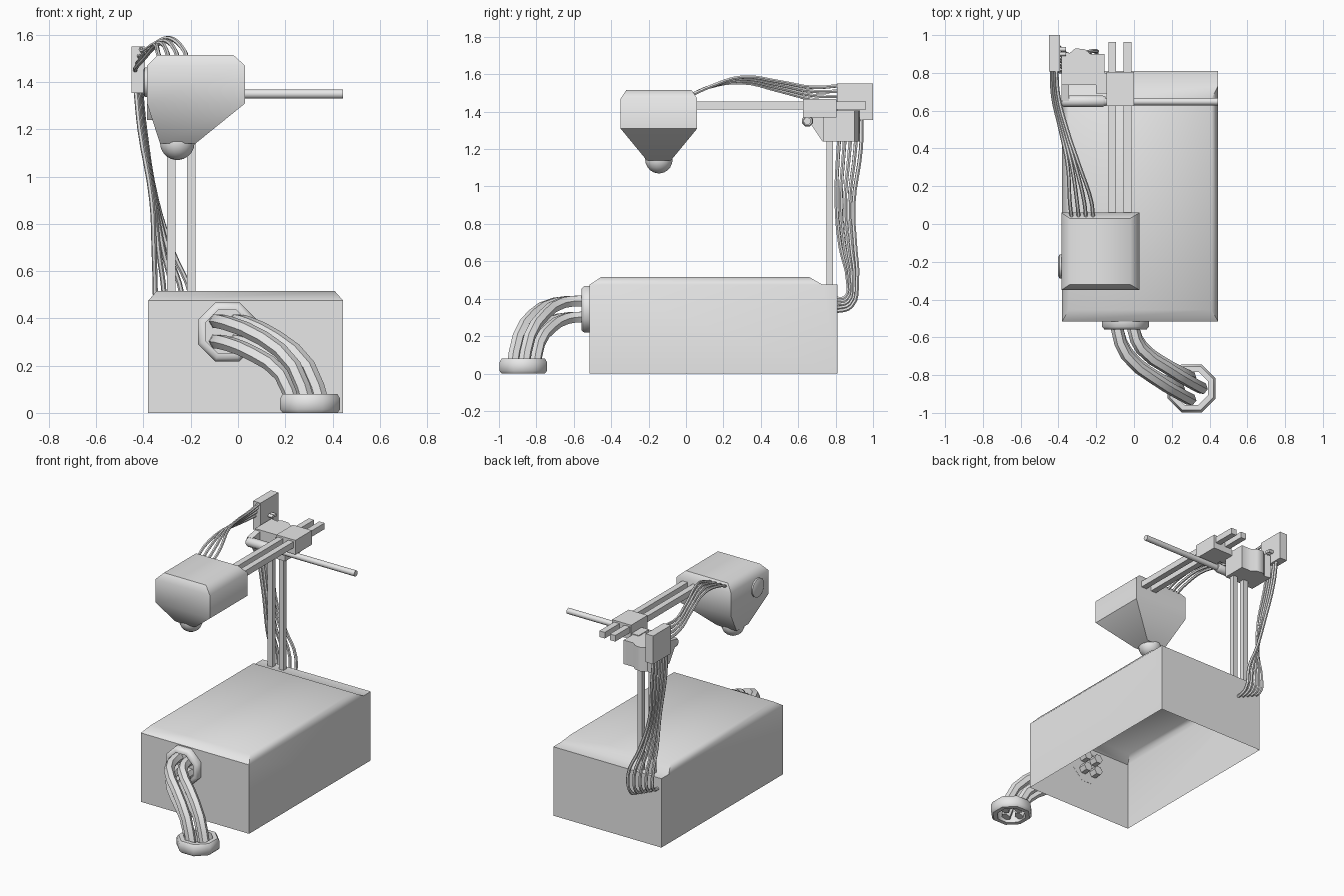
import bpy, bmesh, math
from mathutils import Vector

cube = bpy.data.objects.get("Cube")
if cube:
    bpy.data.objects.remove(cube, do_unlink=True)

grey = bpy.data.materials.new("plain grey")
grey.use_nodes = True
GREY = (0.8, 0.8, 0.8, 1)
grey.diffuse_color = GREY
grey.node_tree.nodes["Principled BSDF"].inputs["Base Color"].default_value = GREY


def finish(ob, angle=50):
    """Shade an object smooth, keeping its hard edges."""
    bpy.ops.object.select_all(action='DESELECT')
    ob.select_set(True)
    bpy.context.view_layer.objects.active = ob
    if ob.type == 'CURVE':
        bpy.ops.object.convert(target='MESH')
        ob = bpy.context.object
    bpy.ops.object.shade_smooth_by_angle(angle=math.radians(angle))


def mesh(name, verts, faces, angle=50):
    me = bpy.data.meshes.new(name)
    me.from_pydata(verts, [], faces)
    bm = bmesh.new()
    bm.from_mesh(me)
    bmesh.ops.recalc_face_normals(bm, faces=bm.faces)
    bm.to_mesh(me)
    bm.free()
    me.materials.append(grey)
    ob = bpy.data.objects.new(name, me)
    bpy.context.collection.objects.link(ob)
    finish(ob, angle)
    return ob


def loft(name, rings):
    """Join closed rings of points into a capped solid."""
    n = len(rings[0])
    faces = [(r * n + i, r * n + (i + 1) % n, (r + 1) * n + (i + 1) % n, (r + 1) * n + i)
             for r in range(len(rings) - 1) for i in range(n)]
    total = n * len(rings)
    faces += [tuple(range(n)), tuple(range(total - n, total))]
    return mesh(name, [p for r in rings for p in r], faces)


def rect(x0, x1, y0, y1, z):
    return [(x0, y0, z), (x1, y0, z), (x1, y1, z), (x0, y1, z)]


def block(name, x0, x1, y0, y1, z0, z1):
    return loft(name, [rect(x0, x1, y0, y1, z0), rect(x0, x1, y0, y1, z1)])


def turned(name, profile, centre, axis, sides=8, closed=False):
    """Revolve (radius, distance) points about an axis through the centre."""
    q = Vector((0, 0, 1)).rotation_difference(Vector(axis))
    rings = []
    for r, d in profile:
        ring = []
        for i in range(sides):
            a = math.tau * (i + 0.5) / sides
            ring.append(Vector(centre) + q @ Vector((r * math.cos(a), r * math.sin(a), d)))
        rings.append(ring)
    if not closed:
        return loft(name, rings)
    n, m = sides, len(rings)
    faces = [(k * n + i, k * n + (i + 1) % n, (k + 1) % m * n + (i + 1) % n, (k + 1) % m * n + i)
             for k in range(m) for i in range(n)]
    return mesh(name, [p for r in rings for p in r], faces)


def tube(name, points, radius, steps=4):
    cu = bpy.data.curves.new(name, 'CURVE')
    cu.dimensions = '3D'
    cu.bevel_depth = radius
    cu.bevel_resolution = 1
    cu.resolution_u = steps
    cu.use_fill_caps = True
    sp = cu.splines.new('BEZIER')
    sp.bezier_points.add(len(points) - 1)
    for bp, p in zip(sp.bezier_points, points):
        bp.co = p
        bp.handle_left_type = bp.handle_right_type = 'AUTO'
    cu.materials.append(grey)
    ob = bpy.data.objects.new(name, cu)
    bpy.context.collection.objects.link(ob)
    finish(ob)


# Base housing: open underneath, chamfered top with a rear ledge
L, R, F, B, LEDGE, SHOULDER = -0.38, 0.445, -0.515, 0.81, 0.73, 0.475
mesh("base_housing",
     rect(L, R, F, B, 0) + rect(L, R, F, B, SHOULDER)
     + [(L, LEDGE, SHOULDER), (R, LEDGE, SHOULDER)]
     + rect(L + 0.035, R - 0.035, F + 0.06, 0.66, 0.515),
     [(0, 1, 5, 4), (2, 3, 7, 6), (1, 2, 6, 9, 5), (3, 0, 4, 8, 7), (7, 6, 9, 8),
      (4, 5, 11, 10), (5, 9, 12, 11), (9, 8, 13, 12), (8, 4, 10, 13), (10, 11, 12, 13)])

# Head with tapered underside, ball tip and side knob
loft("head", [rect(-0.33, -0.18, -0.21, -0.08, 1.14),
              rect(-0.385, 0.03, -0.35, 0.06, 1.31),
              rect(-0.385, 0.03, -0.35, 0.06, 1.47),
              rect(-0.34, -0.02, -0.32, 0.03, 1.515)])
arc = [math.radians(a) for a in range(-85, 86, 17)]
turned("ball_tip", [(0.075 * math.cos(a), 0.075 * math.sin(a)) for a in arc],
       (-0.257, -0.145, 1.145), (0, 0, 1), 16)
turned("side_knob", [(0.065, 0), (0.065, 0.015), (0.05, 0.022)],
       (-0.38, -0.225, 1.4), (-1, 0, 0), 12)

# Twin arm bars and twin posts
for i, x in enumerate((-0.135, -0.055)):
    block(f"arm_bar_{i + 1}", x, x + 0.041, 0.04, 0.963, 1.413, 1.455)
for i, x in enumerate((-0.3, -0.215)):
    block(f"post_{i + 1}", x, x + 0.036, 0.752, 0.786, 0.474, 1.3)

# Clamp, cross rod and its sleeve
block("arm_clamp", -0.145, 0, 0.625, 0.805, 1.37, 1.468)
turned("cross_rod", [(0.02, 0), (0.02, 0.6)], (-0.155, 0.648, 1.35), (1, 0, 0), 10)
turned("rod_sleeve", [(0.02, 0), (0.032, 0.012), (0.032, 0.22), (0.025, 0.235)],
       (-0.385, 0.65, 1.35), (1, 0, 0), 8)

# Post bracket with a wavy back, plus a wedge arm reaching the sleeve
outline = [(-0.385, 0.735), (-0.155, 0.735), (-0.155, 0.9), (-0.23, 0.9), (-0.26, 0.925),
           (-0.31, 0.93), (-0.34, 0.905), (-0.385, 0.915)]
loft("post_bracket", [[(x, y, z) for x, y in outline] for z in (1.24, 1.405)])
wedge = [(0.65, 1.36), (0.73, 1.24), (0.76, 1.24), (0.76, 1.4), (0.65, 1.38)]
loft("bracket_arm", [[(x, y, z) for y, z in wedge] for x in (-0.385, -0.345)])
block("bracket_link", -0.2, -0.14, 0.69, 0.8, 1.37, 1.41)

# Cable junction box
block("junction_box", -0.45, -0.393, 0.807, 1.0, 1.355, 1.55)
for i, y in enumerate((0.9, 0.925)):
    turned(f"junction_stud_{i + 1}", [(0.012, 0), (0.012, 0.04)], (-0.4, y, 1.43), (1, 0, 0))

# Four cables from the head to the junction box
for i in range(4):
    x, s = -0.33 + 0.038 * i, i / 3
    end = 1.45 + 0.03 * i
    tube(f"head_cable_{i + 1}",
         [(x, 0.03, 1.49), (x - 0.01, 0.12, 1.53),
          (x - 0.02 - 0.05 * s, 0.3, 1.555 + 0.03 * s),
          (-0.39 + 0.012 * i, 0.5, 1.51 + 0.05 * s),
          (-0.43 + 0.01 * i, 0.68, 0.5 * (1.48 + 0.04 * s + end)),
          (-0.435 + 0.008 * i, 0.83, end)], 0.01)

# Five cables from the junction box into the back of the housing
for i in range(5):
    s = i / 4
    x = -0.35 + 0.15 * s
    tube(f"down_cable_{i + 1}",
         [(-0.432 + 0.02 * s, 0.83 + 0.11 * s, 1.37),
          (-0.415 + 0.02 * s, 0.815 + 0.12 * s, 1.2),
          (-0.365 + 0.02 * s, 0.805 + 0.09 * s, 0.9),
          (-0.355 + 0.08 * s, 0.825 + 0.08 * s, 0.68),
          (x, 0.865 + 0.05 * s, 0.5),
          (x, 0.855 + 0.03 * s, 0.41 - 0.05 * s),
          (x, 0.79, 0.4 - 0.07 * s)], 0.011)

# Octagonal collars at the wall and on the floor
turned("wall_collar", [(0.135, 0), (0.135, 0.03), (0.12, 0.045), (0.1, 0.045), (0.1, 0)],
       (-0.045, -0.514, 0.343), (0, -1, 0), 8, True)
turned("floor_collar", [(0.125, 0), (0.138, 0.015), (0.138, 0.06), (0.125, 0.08),
                        (0.095, 0.08), (0.095, 0)],
       (0.305, -0.87, 0), (0, 0, 1), 8, True)

# Bundle of hoses bending from wall to floor; across and outward offsets turn with the bend
bend = [((-0.045, -0.46, 0.345), (1, 0, 0), (0, 0, 1)),
        ((-0.045, -0.56, 0.345), (1, 0, 0), (0, 0, 1)),
        ((0.0, -0.67, 0.335), (0.9, 0.4, 0), (0, -0.2, 1)),
        ((0.12, -0.77, 0.28), (0.7, 0.7, 0), (0.4, -0.4, 0.8)),
        ((0.24, -0.84, 0.18), (0.7, 0.7, 0), (0.6, -0.6, 0.4)),
        ((0.3, -0.87, 0.02), (0.7, 0.7, 0), (0.7, -0.7, 0))]
for i, (u, v) in enumerate([(-1, -1), (1, -1), (1, 1), (-1, 1)]):
    tube(f"hose_{i + 1}",
         [Vector(c) + 0.043 * (u * Vector(a) + v * Vector(o)) for c, a, o in bend], 0.033, 2)
